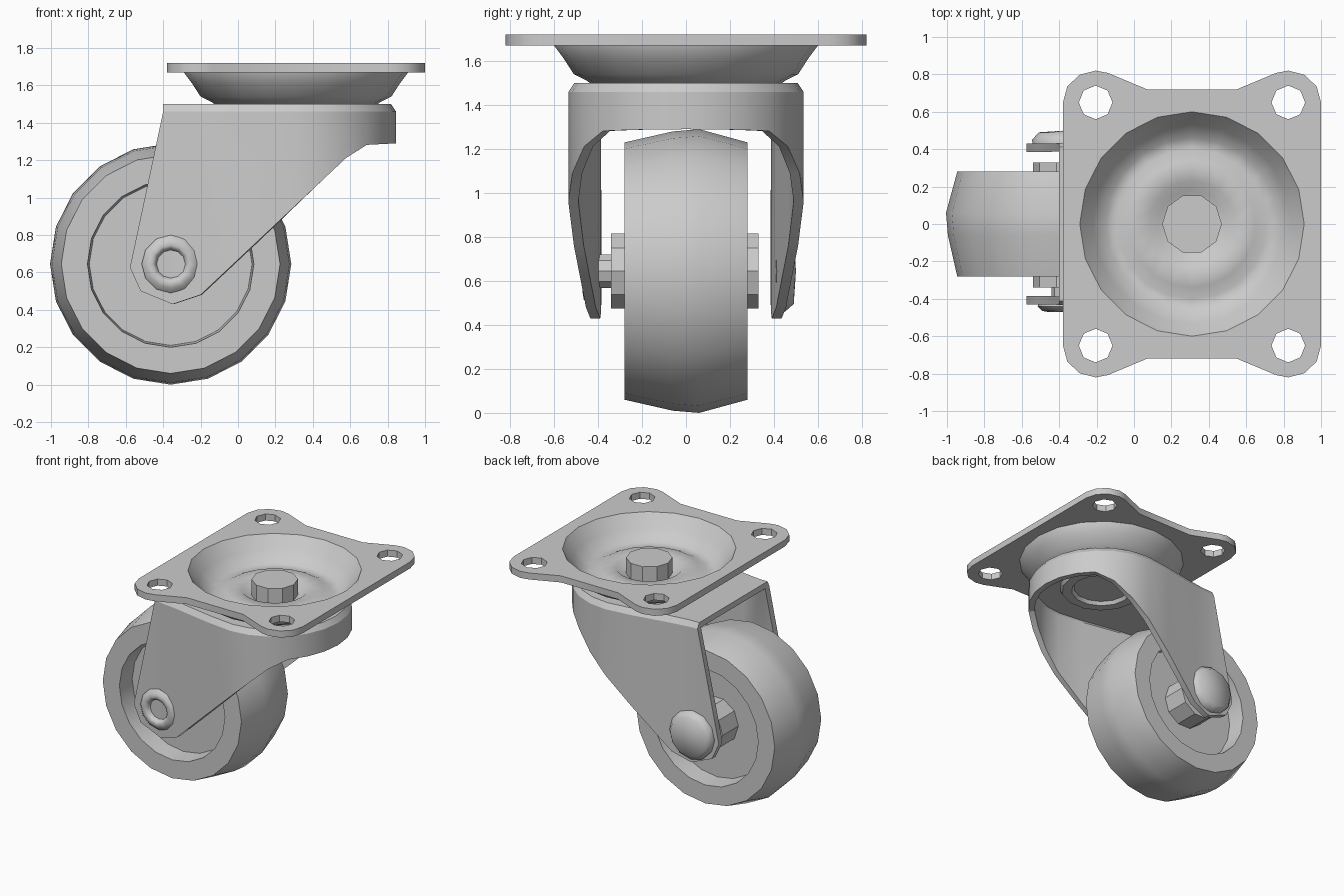
import bpy, bmesh, math
from mathutils import Matrix, Vector

cube = bpy.data.objects.get("Cube")
if cube:
    bpy.data.objects.remove(cube)

steel = bpy.data.materials.new("grey steel")
steel.use_nodes = True
GREY = (0.6, 0.6, 0.6, 1)
steel.diffuse_color = GREY
steel.node_tree.nodes["Principled BSDF"].inputs["Base Color"].default_value = GREY

SWIVEL_X = 0.31
AXLE = Vector((-0.36, 0, 0.645))


def select(obj):
    bpy.ops.object.select_all(action="DESELECT")
    obj.select_set(True)
    bpy.context.view_layer.objects.active = obj


def finish(obj, angle=35):
    obj.data.materials.clear()
    obj.data.materials.append(steel)
    select(obj)
    bpy.ops.object.shade_smooth_by_angle(angle=math.radians(angle))


def from_bmesh(name, bm):
    bmesh.ops.remove_doubles(bm, verts=bm.verts, dist=1e-4)
    bmesh.ops.recalc_face_normals(bm, faces=bm.faces)
    mesh = bpy.data.meshes.new(name)
    bm.to_mesh(mesh)
    bm.free()
    obj = bpy.data.objects.new(name, mesh)
    bpy.context.collection.objects.link(obj)
    return obj


def lathe(name, profile, sides, matrix, angle=35):
    """Revolve (radius, height) points about local z."""
    bm = bmesh.new()
    verts = [bm.verts.new((r, 0, h)) for r, h in profile]
    edges = [bm.edges.new(pair) for pair in zip(verts, verts[1:])]
    bmesh.ops.spin(bm, geom=verts + edges, cent=(0, 0, 0), axis=(0, 0, 1),
                   angle=math.tau, steps=sides, use_merge=True)
    bmesh.ops.transform(bm, matrix=matrix, verts=bm.verts)
    finish(from_bmesh(name, bm), angle)


def circle(cx, cy, r, n):
    return [(cx + r * math.cos(math.tau * i / n), cy + r * math.sin(math.tau * i / n))
            for i in range(n)]


def interp(x, points):
    for (x0, v0), (x1, v1) in zip(points, points[1:]):
        if x <= x1:
            return v0 + (v1 - v0) * max(0, x - x0) / (x1 - x0)
    return points[-1][1]


# Mounting plate: lobed outline with bolt holes and an opening for the dish
quarter = [(0.515 + 0.175 * math.cos(a), 0.65 + 0.17 * math.sin(a))
           for a in [math.radians(d) for d in (0, 30, 60, 90, 112)]] + [(0.24, 0.72)]
half = quarter + [(-x, y) for x, y in reversed(quarter)]
outline = half + [(x, -y) for x, y in reversed(half)]
loops = [outline, circle(0, 0, 0.6, 20)]
loops += [circle(sx * 0.515, sy * 0.65, 0.09, 8) for sx in (-1, 1) for sy in (-1, 1)]
curve = bpy.data.curves.new("mounting_plate", "CURVE")
curve.dimensions = "2D"
curve.fill_mode = "BOTH"
curve.extrude = 0.025
for loop in loops:
    spline = curve.splines.new("POLY")
    spline.points.add(len(loop) - 1)
    for point, (x, y) in zip(spline.points, loop):
        point.co = (x, y, 0, 1)
    spline.use_cyclic_u = True
plate = bpy.data.objects.new("mounting_plate", curve)
plate.location = (SWIVEL_X, 0, 1.695)
bpy.context.collection.objects.link(plate)
select(plate)
bpy.ops.object.convert(target="MESH")
finish(bpy.context.view_layer.objects.active)

# Pressed dish with a raised ring, kingpin and its flange under the fork
swivel = Matrix.Translation((SWIVEL_X, 0, 0))
lathe("swivel_dish", [(0, 1.53), (0.18, 1.53), (0.23, 1.575), (0.34, 1.575), (0.4, 1.545),
                      (0.46, 1.555), (0.53, 1.63), (0.6, 1.72), (0.6, 1.67), (0.555, 1.61),
                      (0.51, 1.54), (0.45, 1.51), (0.43, 1.495), (0, 1.495)], 20, swivel, 50)
lathe("kingpin", [(0, 1.5), (0.16, 1.5), (0.16, 1.65), (0, 1.65)], 10, swivel)
lathe("kingpin_flange", [(0, 1.48), (0.32, 1.48), (0.29, 1.43), (0.22, 1.43),
                         (0.2, 1.46), (0, 1.46)], 14, swivel)

# Fork: one bent sheet, parallel leg ends splaying into a round crown
LOW = [(-0.575, 0.62), (-0.52, 0.5), (-0.35, 0.43), (-0.2, 0.48), (0.65, 1.28), (0.84, 1.29)]
HIGH = [(-0.575, 0.64), (-0.4, 1.46), (0.84, 1.46)]
side = [(-0.575, 0.43), (-0.52, 0.43), (-0.4, 0.432), (-0.35, 0.435), (-0.2, 0.455), (0.1, 0.51)]
arc = [(SWIVEL_X + 0.535 * math.cos(a), 0.535 * math.sin(a))
       for a in [math.radians(90 - 15 * i) for i in range(13)]]
path = side + arc + [(x, -y) for x, y in reversed(side)]
bm = bmesh.new()
low = [bm.verts.new((x, y, interp(x, LOW))) for x, y in path]
high = [bm.verts.new((x, y, interp(x, HIGH))) for x, y in path]
rim = [bm.verts.new((-0.4 if x < -0.39 else SWIVEL_X + (x - SWIVEL_X) * 0.95, y * 0.95, 1.5))
       for x, y in path[2:-2]]
for i in range(len(path) - 1):
    bm.faces.new((low[i], low[i + 1], high[i + 1], high[i]))
for i in range(len(rim) - 1):
    bm.faces.new((high[i + 2], high[i + 3], rim[i + 1], rim[i]))
bm.faces.new(rim)
fork = from_bmesh("fork", bm)
if max(fork.data.polygons, key=lambda p: p.area).normal.z < 0:
    fork.data.flip_normals()
sheet = fork.modifiers.new("sheet thickness", "SOLIDIFY")
sheet.thickness = 0.045
sheet.offset = -1
sheet.use_even_offset = True
select(fork)
bpy.ops.object.modifier_apply(modifier=sheet.name)
finish(fork, 25)

# Wheel with crowned tread, recessed sides and hub; local z points to the front
axle = Matrix.Translation(AXLE) @ Matrix.Rotation(math.pi / 2, 4, "X")
web = [(0.17, 0.14), (0.435, 0.14), (0.445, 0.28), (0.585, 0.28)]
lathe("wheel", [(r, -h) for r, h in web] + [(0.645, -0.06), (0.635, 0.06)]
      + web[::-1] + [(0.17, -0.14)], 20, axle)
lathe("hub", [(0, -0.33), (0.18, -0.33), (0.18, 0.34), (0, 0.34)], 10, axle)
lathe("axle_spacer", [(0, 0.33), (0.08, 0.33), (0.08, 0.4), (0, 0.4)], 10, axle)

# Socket nut on the front leg and domed bolt head on the back leg
lathe("axle_nut", [(0, 0.41), (0.15, 0.41), (0.155, 0.44), (0.13, 0.465), (0.1, 0.47),
                   (0.085, 0.46), (0.075, 0.435), (0, 0.435)], 12, axle, 50)
lathe("bolt_head", [(0, -0.41), (0.18, -0.41), (0.185, -0.45), (0.15, -0.49),
                    (0, -0.5)], 12, axle, 50)
